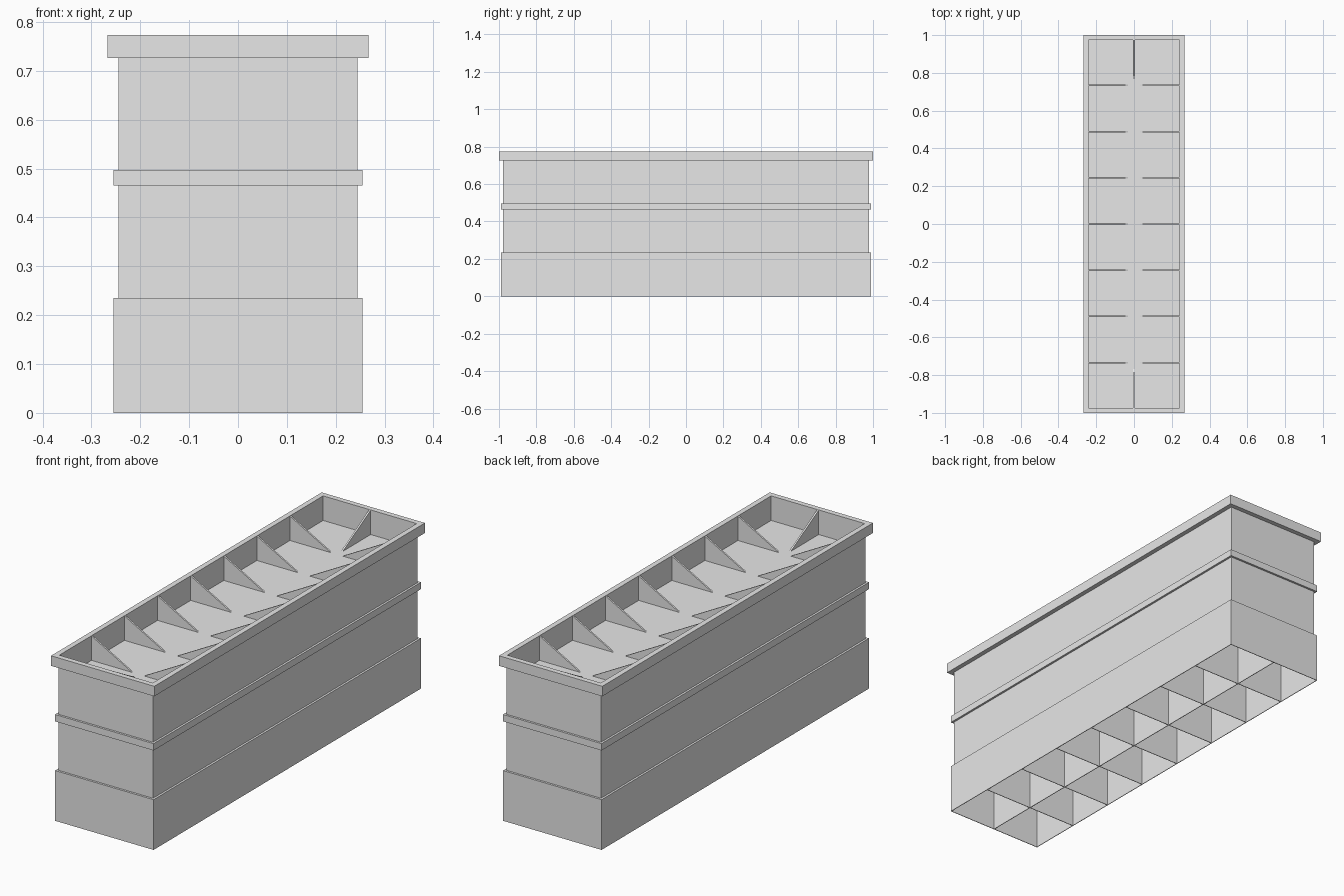
import bpy
import bmesh
from mathutils import Matrix

cube = bpy.data.objects.get("Cube")
if cube:
    bpy.data.objects.remove(cube, do_unlink=True)

grey = bpy.data.materials.new("plain_grey")
grey.use_nodes = True
colour = (0.8, 0.8, 0.8, 1)
grey.diffuse_color = colour
grey.node_tree.nodes["Principled BSDF"].inputs["Base Color"].default_value = colour

HALF_X, HALF_Y = 0.245, 0.978   # outer half sizes of the plain wall
SHEET = 0.003
FLOOR, TOP = 0.658, 0.773
BAYS = 8


def finish(name, bm):
    bmesh.ops.recalc_face_normals(bm, faces=bm.faces)
    mesh = bpy.data.meshes.new(name)
    bm.to_mesh(mesh)
    bm.free()
    mesh.materials.append(grey)
    obj = bpy.data.objects.new(name, mesh)
    bpy.context.collection.objects.link(obj)
    return obj


def add_box(bm, x0, x1, y0, y1, z0, z1):
    place = Matrix.Translation(((x0 + x1) / 2, (y0 + y1) / 2, (z0 + z1) / 2))
    size = Matrix.Diagonal((x1 - x0, y1 - y0, z1 - z0, 1))
    bmesh.ops.create_cube(bm, size=1, matrix=place @ size)


# Walls: one stepped profile (outward offset, height) swept round the rectangle
base_out, rim_out = 0.01, 0.022
outside = [(base_out, 0), (base_out, 0.235), (0, 0.235), (0, 0.465),
           (base_out, 0.465), (base_out, 0.497), (0, 0.497), (0, 0.726),
           (rim_out, 0.726), (rim_out, TOP)]
inside = [(-SHEET, TOP), (-SHEET, 0.232), (base_out - SHEET, 0.232), (base_out - SHEET, 0)]
profile = outside + inside
bm = bmesh.new()
rings = []
for sx, sy in ((-1, -1), (1, -1), (1, 1), (-1, 1)):
    rings.append([bm.verts.new((sx * (HALF_X + d), sy * (HALF_Y + d), z)) for d, z in profile])
for c in range(4):
    a, b = rings[c], rings[(c + 1) % 4]
    for i in range(len(profile)):
        j = (i + 1) % len(profile)
        bm.faces.new((a[i], b[i], b[j], a[j]))
finish("stepped_walls", bm)

# Tray floor
bm = bmesh.new()
inner_x, inner_y = HALF_X - SHEET / 2, HALF_Y - SHEET / 2
add_box(bm, -inner_x, inner_x, -inner_y, inner_y, 0.58, FLOOR)
finish("tray_floor", bm)

# Dividers under the floor: a long web and cross webs, wider inside the base
bay = 2 * HALF_Y / BAYS
web = 0.0015
rib_positions = [-HALF_Y + bay * i for i in range(1, BAYS)]
bm = bmesh.new()
for grow, z0, z1 in ((base_out - SHEET / 2, 0, 0.233), (-SHEET / 2, 0.233, 0.585)):
    add_box(bm, -web, web, -HALF_Y - grow, HALF_Y + grow, z0, z1)
    for y in rib_positions:
        add_box(bm, -HALF_X - grow, HALF_X + grow, y - web, y + web, z0, z1)
finish("lower_dividers", bm)


# Triangular gussets, sloping from the rim down towards the middle of the floor
def add_gusset(bm, start, inward, across, length, half=0.004):
    sides = []
    for s in (-half, half):
        points = []
        for along, z in ((0, TOP), (0, FLOOR - 0.004), (length, FLOOR - 0.004)):
            points.append(bm.verts.new((start[0] + inward[0] * along + across[0] * s,
                                        start[1] + inward[1] * along + across[1] * s, z)))
        bm.faces.new(points)
        sides.append(points)
    for i in range(3):
        j = (i + 1) % 3
        bm.faces.new((sides[0][i], sides[0][j], sides[1][j], sides[1][i]))


bm = bmesh.new()
for side in (-1, 1):
    for y in rib_positions:
        add_gusset(bm, (side * inner_x, y), (-side, 0), (0, 1), 0.22)
    add_gusset(bm, (0, side * inner_y), (0, -side), (1, 0), 0.215)
finish("tray_gussets", bm)
